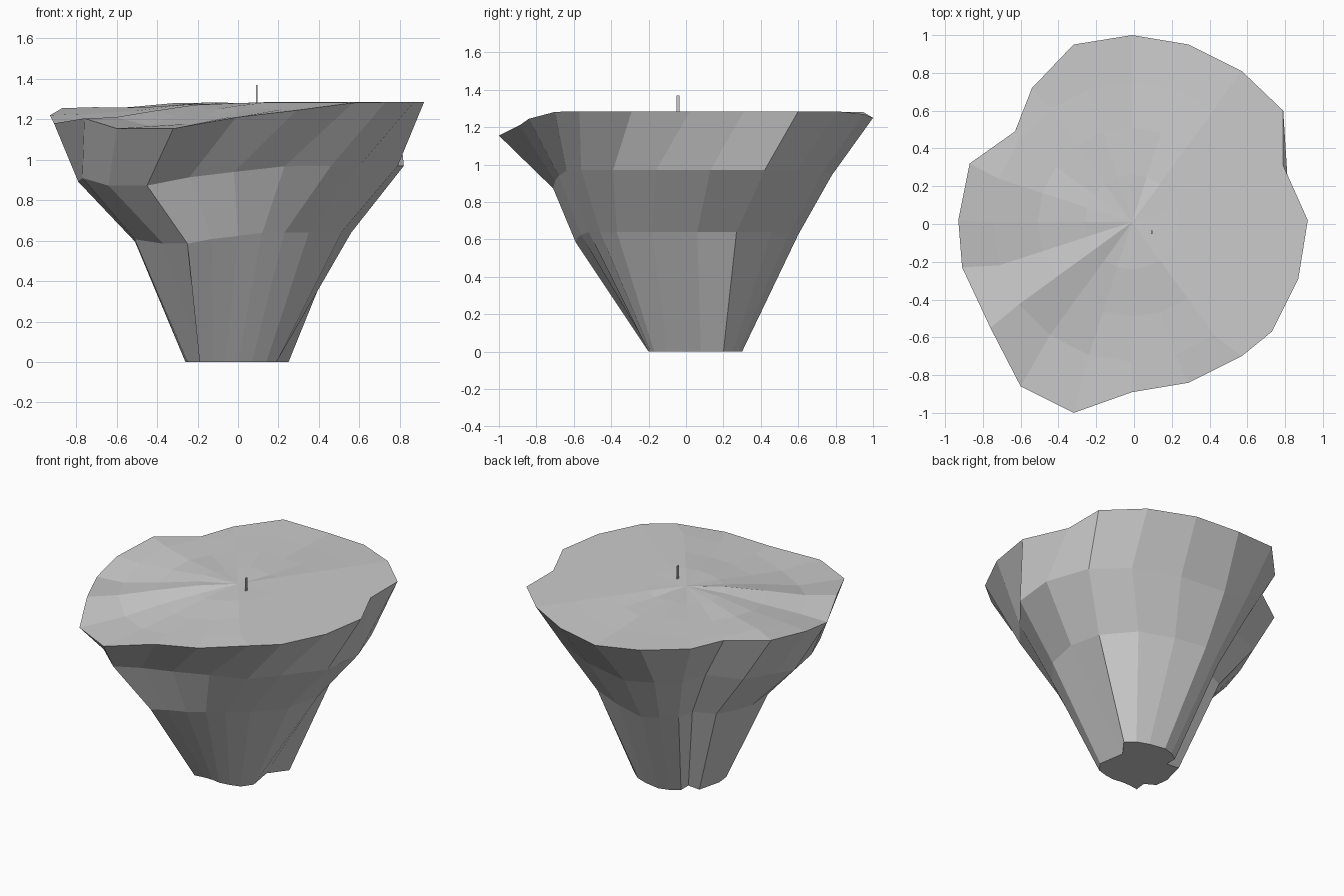
import bpy, bmesh, math, random

if "Cube" in bpy.data.objects:
    bpy.data.objects.remove(bpy.data.objects["Cube"])
random.seed(4)
N = 20
CX, CY = -0.01, 0.01

# Top level and how far the rim sags below it at each of the 20 corners
TOP = 1.285
SAG = [0, 0, 0, 0, .015, .035, .005, .025, .03, .03,
       .065, .105, .08, .13, .13, .075, .04, .003, 0, 0]

# Plan outlines of the rock layers, counter-clockwise from +x
RIM = [(.92, .02), (.79, .31), (.79, .60), (.57, .81), (.29, .95),
       (-.01, 1.0), (-.32, .95), (-.54, .72), (-.63, .49), (-.87, .32),
       (-.93, .02), (-.91, -.23), (-.76, -.55), (-.60, -.86), (-.32, -1.0),
       (-.01, -.89), (.29, -.84), (.57, -.70), (.73, -.57), (.87, -.29)]
UPPER = [(.79, -.16), (.82, .13), (.72, .42), (.52, .60), (.23, .73),
         (-.08, .78), (-.28, .74), (-.40, .61), (-.45, .43), (-.68, .35),
         (-.76, .12), (-.79, -.05), (-.77, -.26), (-.64, -.54), (-.45, -.71),
         (-.24, -.70), (-.02, -.68), (.23, -.64), (.46, -.56), (.60, -.39)]
LOWER = [(.51, -.18), (.56, .06), (.51, .27), (.35, .46), (.13, .55),
         (-.08, .60), (-.20, .57), (-.28, .48), (-.30, .36), (-.44, .30),
         (-.49, .16), (-.51, .01), (-.51, -.16), (-.37, -.45), (-.25, -.59),
         (-.13, -.58), (0, -.56), (.12, -.52), (.23, -.46), (.35, -.37)]
FOOT = [(.19, -.10), (.16, .08), (.25, .20), (.19, .25), (.11, .28),
        (0, .30), (-.07, .28), (-.13, .24), (-.13, .16), (-.22, .17),
        (-.24, .09), (-.26, .01), (-.25, -.08), (-.18, -.12), (-.19, -.20),
        (-.12, -.19), (-.06, -.19), (0, -.20), (.07, -.19), (.14, -.17)]


def finish(bm, name):
    bmesh.ops.recalc_face_normals(bm, faces=bm.faces)
    mesh = bpy.data.meshes.new(name)
    bm.to_mesh(mesh)
    bm.free()
    bpy.context.collection.objects.link(bpy.data.objects.new(name, mesh))


def ring(bm, outline, z, droop):
    return [bm.verts.new((x, y, z - droop * s)) for (x, y), s in zip(outline, SAG)]


def bridge(bm, a, b):
    for i in range(N):
        j = (i + 1) % N
        bm.faces.new((a[i], a[j], b[j], b[i]))


# Rock: faceted sides tapering to a notched foot
bm = bmesh.new()
rings = [ring(bm, FOOT, 0, 0), ring(bm, LOWER, .64, .42),
         ring(bm, UPPER, .97, .75), ring(bm, RIM, TOP, 1)]
bm.faces.new(rings[0][::-1])
for a, b in zip(rings, rings[1:]):
    bridge(bm, a, b)

# Ground on top: concentric rings, level on the right, uneven where the rim sags
prev = rings[-1]
for radius, share in ((.74, .8), (.5, .5), (.25, .15)):
    cur = []
    for i, sag in enumerate(SAG):
        t = 2 * math.pi * i / N
        bump = random.uniform(0, .014) if sag > .01 else 0
        cur.append(bm.verts.new((CX + radius * math.cos(t), CY + radius * math.sin(t),
                                 TOP - sag * share - bump)))
    bridge(bm, prev, cur)
    prev = cur
centre = bm.verts.new((CX, CY, TOP - .005))
for i in range(N):
    bm.faces.new((prev[i], prev[(i + 1) % N], centre))
finish(bm, "rock_island")

# Small marker post standing near the middle
bm = bmesh.new()
bmesh.ops.create_cube(bm, size=1)
bmesh.ops.scale(bm, vec=(.008, .018, .1), verts=bm.verts)
bmesh.ops.translate(bm, vec=(.093, -.043, 1.32), verts=bm.verts)
finish(bm, "marker_post")
